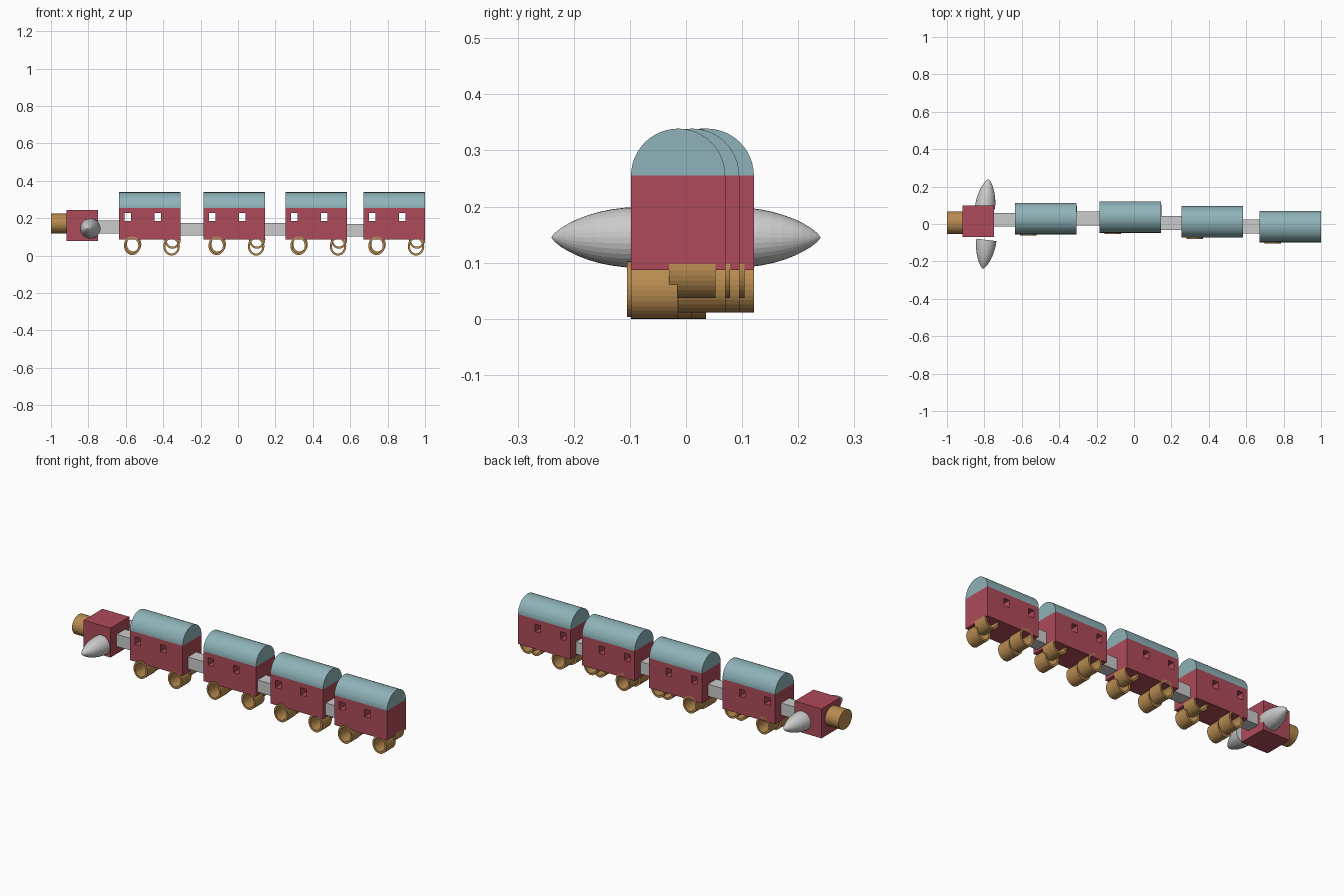
import bpy, bmesh, math
from mathutils import Matrix, Vector

if "Cube" in bpy.data.objects:
    bpy.data.objects.remove(bpy.data.objects["Cube"])


def material(name, rgb):
    m = bpy.data.materials.new(name)
    m.diffuse_color = (*rgb, 1)
    m.use_nodes = True
    m.node_tree.nodes["Principled BSDF"].inputs["Base Color"].default_value = m.diffuse_color
    return m


RED = material("red_paint", (0.42, 0.07, 0.10))
TEAL = material("teal_paint", (0.27, 0.45, 0.48))
BROWN = material("brown_wood", (0.48, 0.26, 0.08))


def finish(name, bm, mat=None):
    bmesh.ops.recalc_face_normals(bm, faces=bm.faces)
    me = bpy.data.meshes.new(name)
    bm.to_mesh(me)
    bm.free()
    ob = bpy.data.objects.new(name, me)
    bpy.context.collection.objects.link(ob)
    if mat:
        me.materials.append(mat)
    return ob


def box(name, x, y, z, mat=None):
    """Box from (min, max) ranges."""
    bm = bmesh.new()
    size = [r[1] - r[0] for r in (x, y, z)]
    mid = [(r[0] + r[1]) / 2 for r in (x, y, z)]
    bmesh.ops.create_cube(bm, size=1, matrix=Matrix.Translation(mid) @ Matrix.Diagonal((*size, 1)))
    return finish(name, bm, mat)


def prism(name, points, offset, mat):
    """Extrude a closed outline of 3D points along an offset."""
    bm = bmesh.new()
    face = bm.faces.new([bm.verts.new(p) for p in points])
    ext = bmesh.ops.extrude_face_region(bm, geom=[face], use_keep_orig=True)
    moved = [g for g in ext["geom"] if isinstance(g, bmesh.types.BMVert)]
    bmesh.ops.translate(bm, vec=offset, verts=moved)
    return finish(name, bm, mat)


def tube(name, x, z, y0, y1, rx=0.044, rz=0.05, wall=0.011, n=32):
    """Open-ended hollow wheel lying along y."""
    bm = bmesh.new()
    rings = []
    for y, inset in ((y0, 0), (y1, 0), (y1, wall), (y0, wall)):
        rings.append([bm.verts.new((x + (rx - inset) * math.cos(math.tau * i / n), y,
                                    z + (rz - inset) * math.sin(math.tau * i / n))) for i in range(n)])
    for k in range(4):
        a, b = rings[k], rings[(k + 1) % 4]
        for i in range(n):
            j = (i + 1) % n
            bm.faces.new((a[i], a[j], b[j], b[i]))
    return finish(name, bm, BROWN)


def fin(name, base, direction, radius=0.054, height=0.156, n=32, steps=10):
    """Rounded cone with a flat base."""
    bm = bmesh.new()
    rot = Vector(direction).to_track_quat('Z', 'Y').to_matrix()
    rings = []
    for s in range(steps):
        t = math.sin(s / steps * math.pi / 2)
        r = radius * (1 - t * t) ** 0.75
        rings.append([bm.verts.new(Vector(base) + rot @ Vector(
            (r * math.cos(math.tau * i / n), r * math.sin(math.tau * i / n), t * height))) for i in range(n)])
    bm.faces.new(rings[0])
    for a, b in zip(rings, rings[1:]):
        for i in range(n):
            bm.faces.new((a[i], a[(i + 1) % n], b[(i + 1) % n], b[i]))
    tip = bm.verts.new(Vector(base) + rot @ Vector((0, 0, height)))
    for i in range(n):
        bm.faces.new((rings[-1][i], rings[-1][(i + 1) % n], tip))
    return finish(name, bm)


LENGTH, WIDTH = 0.329, 0.168
FLOOR, EAVE = 0.087, 0.255


def carriage(i, x, y):
    """One carriage from its left front corner."""
    # body with two windows cut right through
    body = box(f"carriage_body_{i}", (x, x + LENGTH), (y, y + WIDTH), (FLOOR, EAVE), RED)
    for k, dx in enumerate((0.030, 0.189)):
        cutter = box(f"window_cutter_{i}_{k}", (x + dx, x + dx + 0.035),
                     (y - 0.05, y + WIDTH + 0.05), (0.185, 0.227))
        cutter.hide_render = True
        cutter.hide_viewport = True
        mod = body.modifiers.new("window", 'BOOLEAN')
        mod.operation, mod.solver, mod.object = 'DIFFERENCE', 'EXACT', cutter
    # barrel roof
    r, n = WIDTH / 2, 24
    arc = [(x, y + r + r * math.cos(math.pi * k / n), EAVE + r * math.sin(math.pi * k / n))
           for k in range(n + 1)]
    prism(f"carriage_roof_{i}", arc, (LENGTH, 0, 0), TEAL)
    # two wheels on each axle, slightly out of line
    for part, dx, z, dy in (("front_left", 0.070, 0.053, -0.007), ("front_right", 0.281, 0.050, 0.0),
                            ("rear_left", 0.075, 0.061, 0.085), ("rear_right", 0.286, 0.087, 0.068)):
        tube(f"wheel_{part}_{i}", x + dx, z, y + dy, y + dy + 0.083)


for i, (x, y) in enumerate(((-0.636, -0.055), (-0.184, -0.047), (0.254, -0.073), (0.671, -0.098))):
    carriage(i + 1, x, y)

# couplings
for i, (x0, x1, y, z) in enumerate(((-0.750, -0.634, 0.023, 0.153), (-0.309, -0.182, 0.029, 0.141),
                                    (0.143, 0.256, 0.005, 0.141), (0.581, 0.673, -0.013, 0.135))):
    box(f"coupling_{i + 1}", (x0, x1), (y - 0.037, y + 0.037), (z - 0.034, z + 0.034))

# engine head, nose and side fins
box("engine_head", (-0.916, -0.748), (-0.069, 0.099), (0.077, 0.243), RED)
nose = [(-1.0, 0.007 + 0.06 * math.cos(math.tau * k / 32), 0.171 + 0.054 * math.sin(math.tau * k / 32))
        for k in range(32)]
prism("engine_nose", nose, (0.086, 0, 0), BROWN)
fin("fin_front", (-0.789, -0.085, 0.145), (-0.12, -1, 0))
fin("fin_rear", (-0.797, 0.085, 0.145), (0.12, 1, 0))
